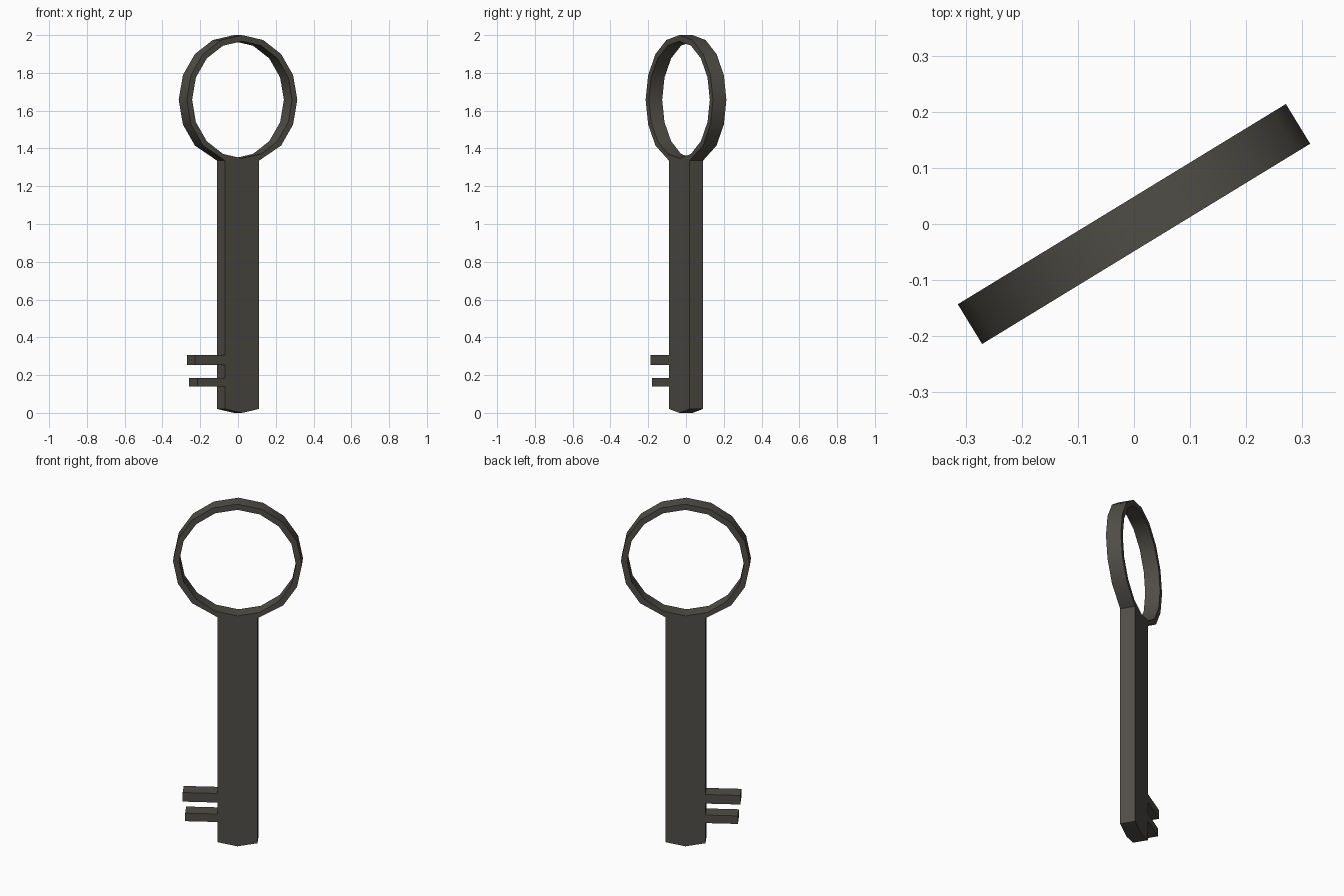
import bpy, bmesh
from math import sin, cos, tan, pi, radians
from mathutils import Matrix, Vector

if "Cube" in bpy.data.objects:
    bpy.data.objects.remove(bpy.data.objects["Cube"])

SIDES, R_OUT, R_IN = 16, 0.3425, 0.31
HALF_DEPTH, SHAFT_HALF = 0.0415, 0.106
RING_Z = 2.0 - R_OUT
TURN = Matrix.Rotation(radians(31.4), 4, 'Z')

metal = bpy.data.materials.new("dark_iron")
metal.diffuse_color = (0.08, 0.075, 0.063, 1)
metal.use_nodes = True
metal.node_tree.nodes["Principled BSDF"].inputs["Base Color"].default_value = metal.diffuse_color


def finish(bm, name):
    bmesh.ops.recalc_face_normals(bm, faces=bm.faces)
    bm.transform(TURN)
    mesh = bpy.data.meshes.new(name)
    bm.to_mesh(mesh)
    bm.free()
    mesh.materials.append(metal)
    obj = bpy.data.objects.new(name, mesh)
    bpy.context.collection.objects.link(obj)
    return obj


# ring handle: 16-sided band
bm = bmesh.new()


def loop(radius, y):
    verts = []
    for i in range(SIDES):
        a = 2 * pi * i / SIDES
        x, z = radius * sin(a), radius * cos(a)
        # lowest outer facets are narrowed to the shaft width
        if radius == R_OUT and i in (SIDES // 2 - 1, SIDES // 2 + 1):
            x = SHAFT_HALF if x > 0 else -SHAFT_HALF
            z = -R_OUT + SHAFT_HALF * tan(pi / SIDES)
        verts.append(bm.verts.new((x, y, RING_Z + z)))
    return verts


loops = [loop(R_OUT, -HALF_DEPTH), loop(R_OUT, HALF_DEPTH),
         loop(R_IN, HALF_DEPTH), loop(R_IN, -HALF_DEPTH)]
shaft_root = []
for k in range(4):
    a, b = loops[k], loops[(k + 1) % 4]
    for i in range(SIDES):
        j = (i + 1) % SIDES
        face = bm.faces.new((a[i], a[j], b[j], b[i]))
        if k == 0 and i in (SIDES // 2 - 1, SIDES // 2):
            shaft_root.append(face)

# shaft: the two lowest facets pulled down to the ground
ext = bmesh.ops.extrude_face_region(bm, geom=shaft_root)["geom"]
bmesh.ops.translate(bm, vec=Vector((0, 0, -(RING_Z - R_OUT))),
                    verts=[g for g in ext if isinstance(g, bmesh.types.BMVert)])
bm.faces.ensure_lookup_table()
for f in [f for f in shaft_root if f.is_valid]:
    bm.faces.remove(f)
key = finish(bm, "ring_and_shaft")

# smooth the ring, keep hard edges
bpy.context.view_layer.objects.active = key
key.select_set(True)
bpy.ops.object.shade_smooth_by_angle(angle=radians(30))


# teeth
def tooth(name, reach, z0, z1):
    bm = bmesh.new()
    size = (reach - SHAFT_HALF, 2 * HALF_DEPTH, z1 - z0)
    bmesh.ops.create_cube(bm, size=1, matrix=Matrix.LocRotScale(
        Vector((-(reach + SHAFT_HALF) / 2, 0, (z0 + z1) / 2)), None, Vector(size)))
    finish(bm, name)


tooth("upper_tooth", 0.291, 0.253, 0.306)
tooth("lower_tooth", 0.278, 0.139, 0.186)
